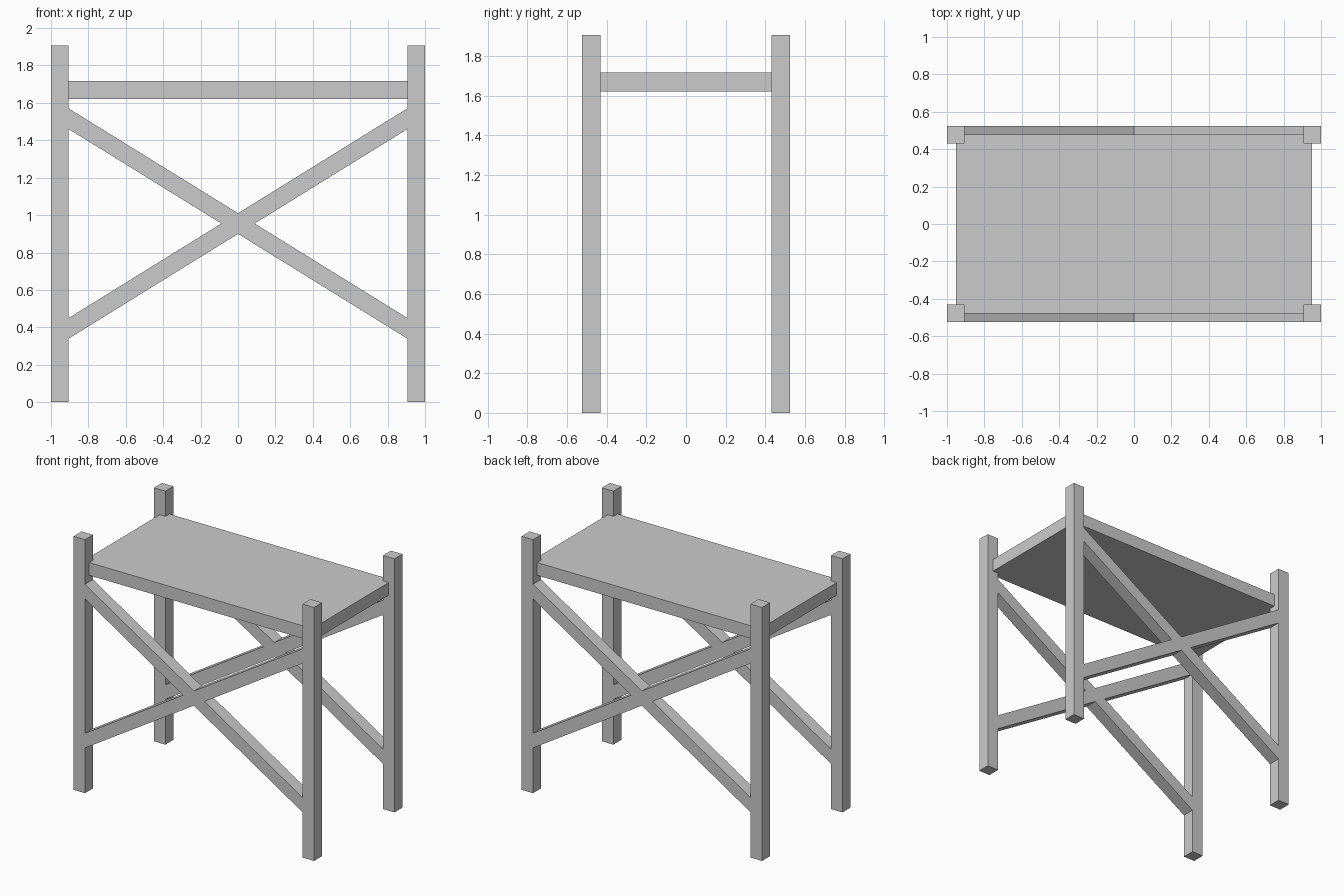
import bpy, bmesh

if "Cube" in bpy.data.objects:
    bpy.data.objects.remove(bpy.data.objects["Cube"])

W, D, H = 1.0, 0.525, 1.906   # half width, half depth, leg height
T = 0.095                     # leg thickness


def finish(name, bm):
    bmesh.ops.recalc_face_normals(bm, faces=bm.faces)
    mesh = bpy.data.meshes.new(name)
    bm.to_mesh(mesh)
    bm.free()
    obj = bpy.data.objects.new(name, mesh)
    bpy.context.collection.objects.link(obj)
    return obj


def box(name, center, size):
    bm = bmesh.new()
    bmesh.ops.create_cube(bm, size=1)
    bmesh.ops.scale(bm, vec=size, verts=bm.verts)
    bmesh.ops.translate(bm, vec=center, verts=bm.verts)
    return finish(name, bm)


def cross_brace(name, y0, depth):
    # X-shaped outline between the legs, extruded along y
    zc, h, xe = 0.955, 0.055, W - T
    m = 0.56 / xe
    n, e = h / m, m * xe
    outline = [(n, 0), (xe, e - h), (xe, e + h), (0, h), (-xe, e + h), (-xe, e - h),
               (-n, 0), (-xe, h - e), (-xe, -e - h), (0, -h), (xe, -e - h), (xe, h - e)]
    bm = bmesh.new()
    face = bm.faces.new([bm.verts.new((x, y0, zc + z)) for x, z in outline])
    ext = bmesh.ops.extrude_face_region(bm, geom=[face], use_keep_orig=True)
    moved = [v for v in ext["geom"] if isinstance(v, bmesh.types.BMVert)]
    bmesh.ops.translate(bm, vec=(0, depth, 0), verts=moved)
    return finish(name, bm)


# Four square legs and the front and back cross braces
for sy, row in ((-1, "front"), (1, "back")):
    for sx, side in ((-1, "left"), (1, "right")):
        box(f"{row}_{side}_leg", (sx * (W - T / 2), sy * (D - T / 2), H / 2), (T, T, H))
    cross_brace(f"{row}_cross_brace", sy * D, -sy * T)

# Flat seat board, reaching to the middle of each leg
box("seat", (0, 0, 1.668), (2 * W - T, 2 * D - T, 0.096))
